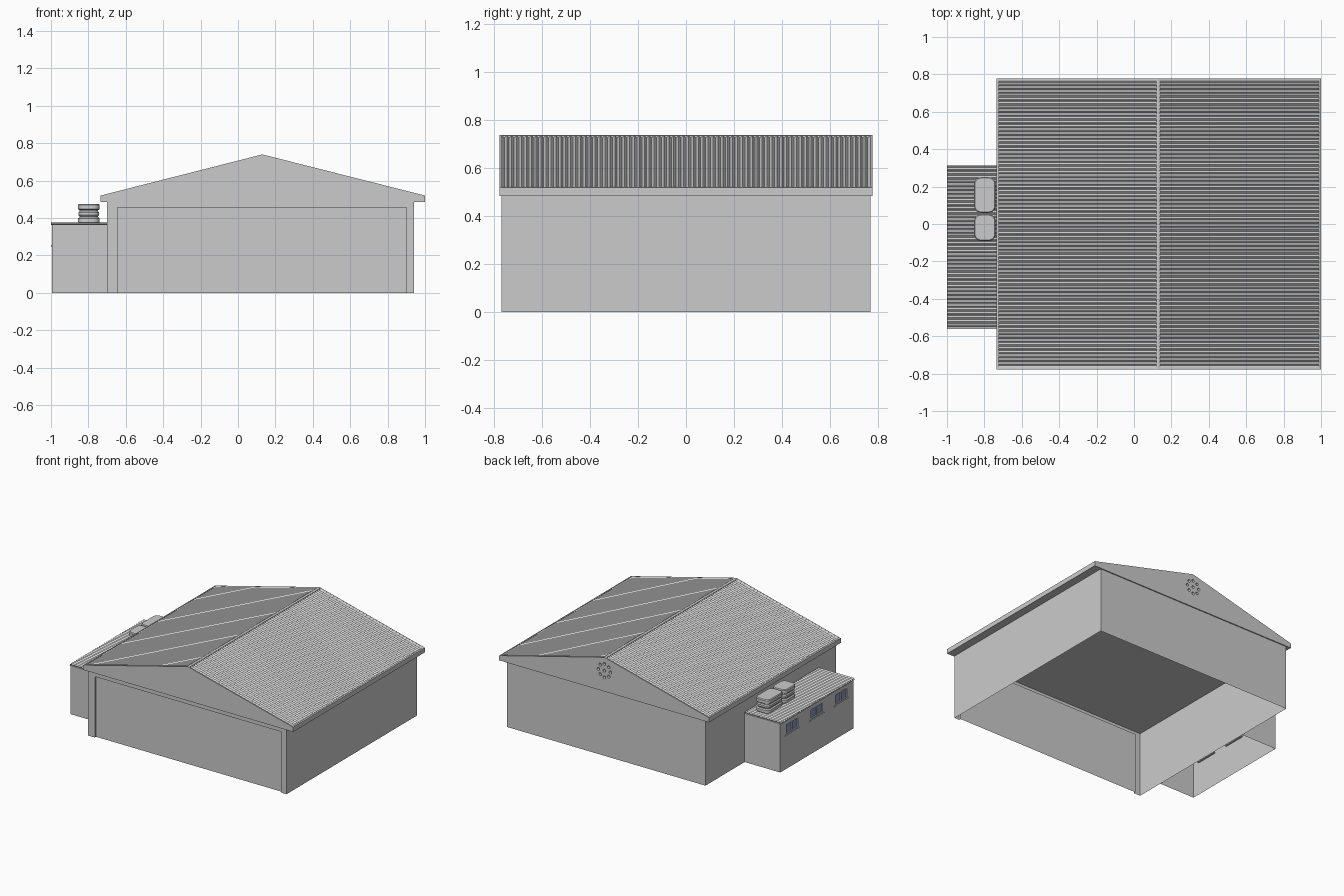
import bpy, bmesh
from math import sin, cos, pi, radians

if "Cube" in bpy.data.objects:
    bpy.data.objects.remove(bpy.data.objects["Cube"])

def mesh(name, verts, faces, mat=None, fix=True):
    me = bpy.data.meshes.new(name)
    me.from_pydata(verts, [], faces)
    if fix:
        bm = bmesh.new()
        bm.from_mesh(me)
        bmesh.ops.remove_doubles(bm, verts=bm.verts, dist=1e-5)
        bmesh.ops.recalc_face_normals(bm, faces=bm.faces)
        bm.to_mesh(me)
        bm.free()
    ob = bpy.data.objects.new(name, me)
    bpy.context.collection.objects.link(ob)
    if mat:
        me.materials.append(mat)
    return ob

def extrude_y(name, profile, y0, y1):
    """Closed (x, z) profile swept along y."""
    n = len(profile)
    verts = [(x, y, z) for y in (y0, y1) for x, z in profile]
    faces = [tuple(range(n)), tuple(range(n, 2 * n))]
    faces += [(i, (i + 1) % n, n + (i + 1) % n, n + i) for i in range(n)]
    return mesh(name, verts, faces)

def box(name, x0, x1, y0, y1, z0, z1, mat=None):
    ob = extrude_y(name, [(x0, z0), (x1, z0), (x1, z1), (x0, z1)], y0, y1)
    if mat:
        ob.data.materials.append(mat)
    return ob

def corrugated(name, a, b, y0, y1, ribs, amp, seg=6):
    """Wavy sheet between (x, z) points a and b, ribs repeating along y."""
    n = ribs * seg
    verts = []
    for i in range(n + 1):
        y = y0 + (y1 - y0) * i / n
        dz = amp * cos(2 * pi * i / seg)
        verts += [(a[0], y, a[1] + dz), (b[0], y, b[1] + dz)]
    faces = [(2 * i, 2 * i + 1, 2 * i + 3, 2 * i + 2) for i in range(n)]
    return mesh(name, verts, faces, fix=False)

XL, XR, YW, ZW = -0.70, 0.94, 0.77, 0.485      # hall walls
EL, ER, YR = -0.735, 1.0, 0.778                # roof edges
RX, RZ, EZ = 0.13, 0.74, 0.52                  # ridge and eaves

# Hall walls with the wide recessed door at the front
DL, DR, DZ, DY = -0.645, 0.90, 0.455, -YW + 0.015
mesh("hall_walls", [
    (XL, -YW, 0), (DL, -YW, 0), (DL, -YW, DZ), (DR, -YW, DZ), (DR, -YW, 0), (XR, -YW, 0),
    (XR, -YW, ZW), (XL, -YW, ZW), (XL, YW, 0), (XR, YW, 0), (XR, YW, ZW), (XL, YW, ZW),
    (DL, DY, 0), (DL, DY, DZ), (DR, DY, DZ), (DR, DY, 0)],
    [(0, 1, 2, 7), (2, 3, 6, 7), (3, 4, 5, 6), (5, 9, 10, 6), (9, 8, 11, 10), (8, 0, 7, 11),
     (1, 12, 13, 2), (2, 13, 14, 3), (3, 14, 15, 4), (12, 15, 14, 13)])

# Gable body, closed below as a flat ceiling
T = 0.011
gable = extrude_y("gable_body", [(EL, ZW), (ER, ZW), (ER, EZ - T), (RX, RZ - T), (EL, EZ - T)], -YR, YR)

# Ring of round vent holes in the back gable
for i in range(9):
    a = 2 * pi * i / 8
    r = 0.05 if i < 8 else 0
    bm = bmesh.new()
    bmesh.ops.create_cone(bm, cap_ends=True, segments=12, radius1=0.011, radius2=0.011, depth=0.04)
    cx, cz = RX + r * cos(a), 0.64 + r * sin(a)
    for v in bm.verts:
        v.co = (cx + v.co.x, YR + v.co.z, cz + v.co.y)
    bmesh.ops.recalc_face_normals(bm, faces=bm.faces)
    me = bpy.data.meshes.new("vent_cutter")
    bm.to_mesh(me)
    bm.free()
    cut = bpy.data.objects.new("vent_cutter", me)
    bpy.context.collection.objects.link(cut)
    cut.hide_render = True
    cut.hide_viewport = True
    mod = gable.modifiers.new("vent", 'BOOLEAN')
    mod.object, mod.operation, mod.solver = cut, 'DIFFERENCE', 'EXACT'

# Corrugated roof sheets, set inside the trim
def roof_z(x):
    edge = EL if x < RX else ER
    return EZ + (RZ - EZ) * (x - edge) / (RX - edge)
IN = 0.01
for side, e, s in (("left", EL, 1), ("right", ER, -1)):
    a, b = e + s * IN, RX - s * IN
    corrugated("roof_sheet_" + side, (a, roof_z(a) - 0.005), (b, roof_z(b) - 0.005),
               *((-YR + IN, YR - IN) if s < 0 else (YR - IN, -YR + IN)), 75, 0.0045)
    # Eave trim
    extrude_y("eave_trim_" + side, [(e, EZ - T), (e, EZ), (a, roof_z(a)), (a, roof_z(a) - T)], -YR, YR)

# Ridge cap and gable edge trims
extrude_y("ridge_cap", [(RX - IN, roof_z(RX - IN) - T), (RX - IN, roof_z(RX - IN)), (RX, RZ),
                        (RX + IN, roof_z(RX + IN)), (RX + IN, roof_z(RX + IN) - T), (RX, RZ - T)], -YR, YR)
for name, y in (("front", -YR), ("back", YR - IN)):
    extrude_y("gable_trim_" + name, [(EL, EZ - T), (EL, EZ), (RX, RZ), (ER, EZ), (ER, EZ - T), (RX, RZ - T)],
              y, y + IN)

# Side annex: walls with three window openings
AX, A0, A1, AZ = -0.994, -0.557, 0.307, 0.366
W0, W1, HW = 0.255, 0.335, 0.075
centres = [-0.125 + 0.29 * k for k in (-1, 0, 1)]
ys = [A0] + [c + s * HW for c in centres for s in (-1, 1)] + [A1]
zs = [0, W0, W1, AZ]
verts = [(AX, y, z) for y in ys for z in zs]
faces = [(4 * i, 4 * i + 1, 4 * i + 5, 4 * i + 4) for i in range(7)]
faces = [tuple(v + j for v in f) for i, f in enumerate(faces) for j in range(3)
         if not (j == 1 and i % 2)]
n = len(verts)
verts += [(XL, A0, 0), (XL, A0, AZ), (XL, A1, 0), (XL, A1, AZ)]
faces += [(0, n, n + 1, 3, 2, 1), (n - 4, n - 3, n - 2, n - 1, n + 3, n + 2)]
mesh("annex_walls", verts, faces)

# Annex roof deck and corrugated sheet
box("annex_roof_deck", -1.0, XL, -0.562, 0.312, AZ - 0.003, AZ)
corrugated("annex_roof_sheet", (-1.0, 0.3705), (XL, 0.3705), 0.312, -0.562, 42, 0.0045)

# Windows: glass, frame, centre bar and sill
glass = bpy.data.materials.new("window_glass")
glass.diffuse_color = (0.22, 0.32, 0.55, 1)
glass.use_nodes = True
glass.node_tree.nodes["Principled BSDF"].inputs["Base Color"].default_value = glass.diffuse_color
f = 0.007
for k, c in enumerate(centres):
    y0, y1, p = c - HW, c + HW, "window_%d_" % (k + 1)
    box(p + "glass", AX + 0.010, AX + 0.013, y0, y1, W0, W1, glass)
    for part, ya, yb, za, zb in (("jamb_a", y0, y0 + f, W0, W1), ("jamb_b", y1 - f, y1, W0, W1),
                                 ("head", y0, y1, W1 - f, W1), ("foot", y0, y1, W0, W0 + f),
                                 ("bar", c - f / 2, c + f / 2, W0, W1)):
        box(p + part, AX + 0.001, AX + 0.014, ya, yb, za, zb)
    box(p + "sill", AX - 0.005, AX + 0.014, y0 - 0.01, y1 + 0.01, W0 - 0.008, W0)

# Water tanks: rounded rectangles stacked into ribbed rings
def tank(name, x0, x1, y0, y1):
    rings = [(0.004, 0.374), (0, 0.38), (0, 0.398), (0.008, 0.405), (0.008, 0.409), (0.002, 0.416),
             (0.002, 0.430), (0.008, 0.437), (0.008, 0.442), (0, 0.447), (0, 0.470), (0.005, 0.476)]
    r, m = 0.036, 5
    verts = []
    for inset, z in rings:
        for q, (cx, cy) in enumerate(((x1 - r, y1 - r), (x0 + r, y1 - r), (x0 + r, y0 + r), (x1 - r, y0 + r))):
            for j in range(m + 1):
                a = pi / 2 * (q + j / m)
                verts.append((cx + (r - inset) * cos(a), cy + (r - inset) * sin(a), z))
    s = 4 * (m + 1)
    faces = [(k * s + i, k * s + (i + 1) % s, (k + 1) * s + (i + 1) % s, (k + 1) * s + i)
             for k in range(len(rings) - 1) for i in range(s)]
    faces += [tuple(range(s)), tuple(range((len(rings) - 1) * s, len(rings) * s))]
    ob = mesh(name, verts, faces)
    bpy.ops.object.select_all(action='DESELECT')
    ob.select_set(True)
    bpy.context.view_layer.objects.active = ob
    bpy.ops.object.shade_smooth_by_angle(angle=radians(30))

tank("large_tank", -0.855, -0.74, 0.06, 0.25)
tank("small_tank", -0.855, -0.74, -0.09, 0.052)
